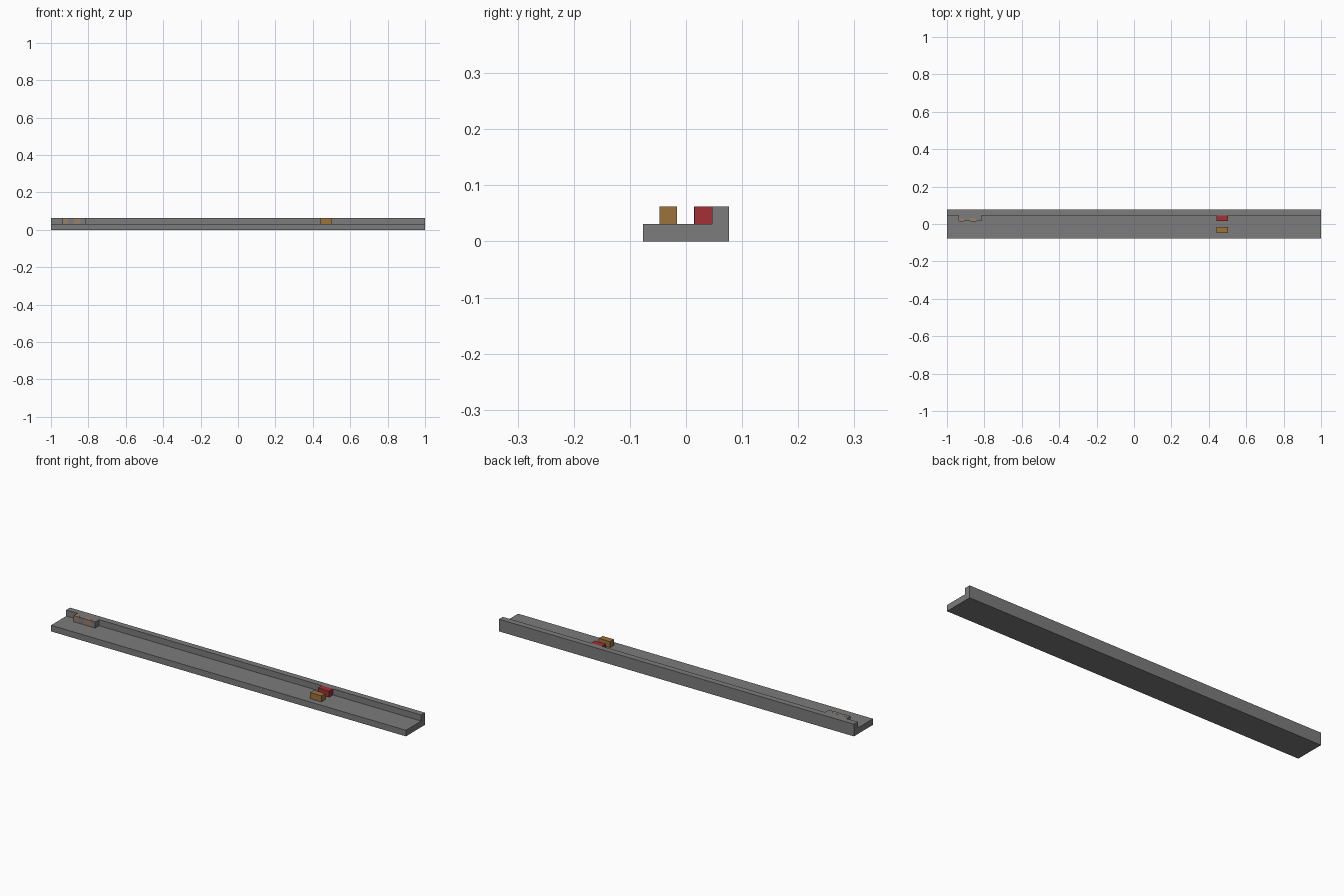
import bpy
import bmesh

cube = bpy.data.objects.get("Cube")
if cube:
    bpy.data.objects.remove(cube, do_unlink=True)


def material(name, rgb):
    mat = bpy.data.materials.new(name)
    mat.use_nodes = True
    colour = (*rgb, 1)
    mat.diffuse_color = colour
    mat.node_tree.nodes["Principled BSDF"].inputs["Base Color"].default_value = colour
    return mat


grey = material("grey", (0.2, 0.2, 0.2))
red = material("red", (0.37, 0.03, 0.035))
ochre = material("ochre", (0.33, 0.17, 0.045))
tan = material("tan", (0.32, 0.21, 0.14))


def extrude_x(name, profile, x0, x1, mat):
    """Sweep a closed (y, z) profile from x0 to x1."""
    bm = bmesh.new()
    face = bm.faces.new([bm.verts.new((x0, y, z)) for y, z in profile])
    swept = bmesh.ops.extrude_face_region(bm, geom=[face])["geom"]
    verts = [v for v in swept if isinstance(v, bmesh.types.BMVert)]
    bmesh.ops.translate(bm, verts=verts, vec=(x1 - x0, 0, 0))
    bmesh.ops.recalc_face_normals(bm, faces=bm.faces)
    mesh = bpy.data.meshes.new(name)
    bm.to_mesh(mesh)
    bm.free()
    mesh.materials.append(mat)
    obj = bpy.data.objects.new(name, mesh)
    bpy.context.collection.objects.link(obj)
    return obj


def box(name, x0, x1, y0, y1, z0, z1, mat):
    return extrude_x(name, [(y0, z0), (y1, z0), (y1, z1), (y0, z1)], x0, x1, mat)


half, step, top = 0.077, 0.031, 0.062
wall = half - step

# Long floor with a raised wall along the back
extrude_x("floor_and_wall", [(-half, 0), (half, 0), (half, top), (wall, top),
                             (wall, step), (-half, step)], -1, 1, grey)

# Pair of small blocks near the left end
box("red_block", 0.44, 0.503, wall - step, wall, step, top, red)
box("ochre_block", 0.44, 0.503, -0.047, -0.016, step, top, ochre)

# Grey block against the wall at the right end, with thin tan patches
front = wall - step
box("grey_block", -0.937, -0.815, front, wall, step, top, grey)
proud = 0.0006
for i, (x0, x1) in enumerate([(-0.936, -0.909), (-0.877, -0.842)]):
    box(f"tan_front_patch_{i}", x0, x1, front - proud, front, step, top, tan)
    box(f"tan_top_patch_{i}", x0, x1, front - proud, front + 0.016, top, top + proud, tan)
